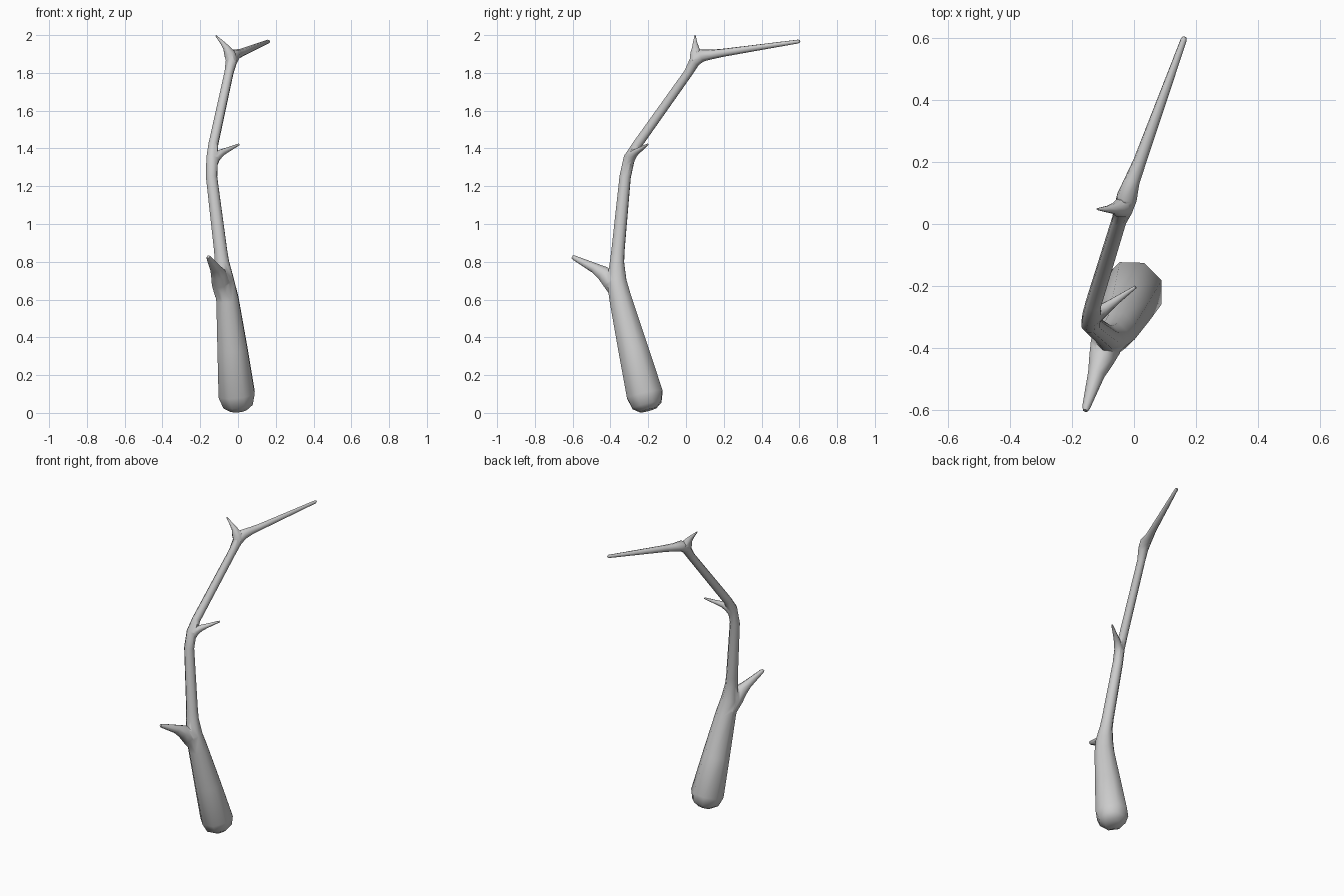
import bpy, bmesh, math
from mathutils import Vector

SIDES = 8


def tube(name, pts):
    """Eight-sided tapered tube through (x, y, z, radius) points."""
    bm = bmesh.new()
    centres = [Vector(p[:3]) for p in pts]
    ref = Vector((1, 0, 0))
    rings = []
    for i, c in enumerate(centres):
        before = (c - centres[i - 1]).normalized() if i > 0 else Vector()
        after = (centres[i + 1] - c).normalized() if i < len(pts) - 1 else Vector()
        t = (before + after).normalized()
        if abs(ref.dot(t)) > 0.95:
            ref = Vector((0, 1, 0))
        u = (ref - t * ref.dot(t)).normalized()
        v = t.cross(u)
        ref = u
        ring = []
        for k in range(SIDES):
            a = math.tau * (k + 0.5) / SIDES
            ring.append(bm.verts.new(c + (u * math.cos(a) + v * math.sin(a)) * pts[i][3] * 1.03))
        rings.append(ring)
    for a, b in zip(rings, rings[1:]):
        for k in range(SIDES):
            n = (k + 1) % SIDES
            bm.faces.new((a[k], a[n], b[n], b[k]))
    bm.faces.new(rings[0][::-1])
    bm.faces.new(rings[-1])
    bmesh.ops.recalc_face_normals(bm, faces=bm.faces)
    mesh = bpy.data.meshes.new(name)
    bm.to_mesh(mesh)
    bm.free()
    ob = bpy.data.objects.new(name, mesh)
    bpy.context.collection.objects.link(ob)
    return ob


# Thick handle, bent stem and the long upper branch
branch = tube("branch", [
    (0.003, -0.200, 0.014, 0.045), (0.0, -0.207, 0.040, 0.082),
    (-0.007, -0.218, 0.098, 0.101), (-0.030, -0.280, 0.34, 0.083),
    (-0.056, -0.346, 0.60, 0.062), (-0.073, -0.367, 0.70, 0.054),
    (-0.085, -0.365, 0.80, 0.039), (-0.092, -0.360, 0.86, 0.036),
    (-0.140, -0.322, 1.25, 0.031), (-0.137, -0.300, 1.35, 0.031),
    (-0.131, -0.258, 1.42, 0.026), (-0.048, 0.012, 1.80, 0.024),
    (-0.036, 0.045, 1.86, 0.030), (-0.023, 0.085, 1.892, 0.033),
    (-0.006, 0.140, 1.898, 0.025), (0.018, 0.200, 1.907, 0.021),
    (0.160, 0.593, 1.966, 0.010), (0.163, 0.603, 1.968, 0.006)])

# Side twigs, flared where they leave the stem
twigs = [
    tube("lower_twig", [
        (-0.075, -0.350, 0.63, 0.048), (-0.092, -0.395, 0.695, 0.050),
        (-0.106, -0.438, 0.738, 0.040), (-0.122, -0.485, 0.767, 0.027),
        (-0.154, -0.590, 0.820, 0.013), (-0.157, -0.602, 0.826, 0.008)]),
    tube("middle_twig", [
        (-0.137, -0.308, 1.31, 0.025), (-0.115, -0.288, 1.357, 0.025),
        (-0.085, -0.267, 1.379, 0.018), (-0.055, -0.245, 1.393, 0.013),
        (0.005, -0.203, 1.421, 0.005)]),
    tube("top_twig", [
        (-0.032, 0.050, 1.86, 0.030), (-0.044, 0.052, 1.90, 0.031),
        (-0.063, 0.050, 1.935, 0.018), (-0.085, 0.048, 1.962, 0.011),
        (-0.118, 0.048, 1.998, 0.003)]),
]

# Fuse the twigs into one surface
bpy.context.view_layer.objects.active = branch
branch.select_set(True)
for twig in twigs:
    mod = branch.modifiers.new("fuse", 'BOOLEAN')
    mod.operation = 'UNION'
    mod.solver = 'EXACT'
    mod.object = twig
    bpy.ops.object.modifier_apply(modifier=mod.name)
    bpy.data.objects.remove(twig, do_unlink=True)

bpy.ops.object.shade_smooth_by_angle(angle=math.radians(70))
